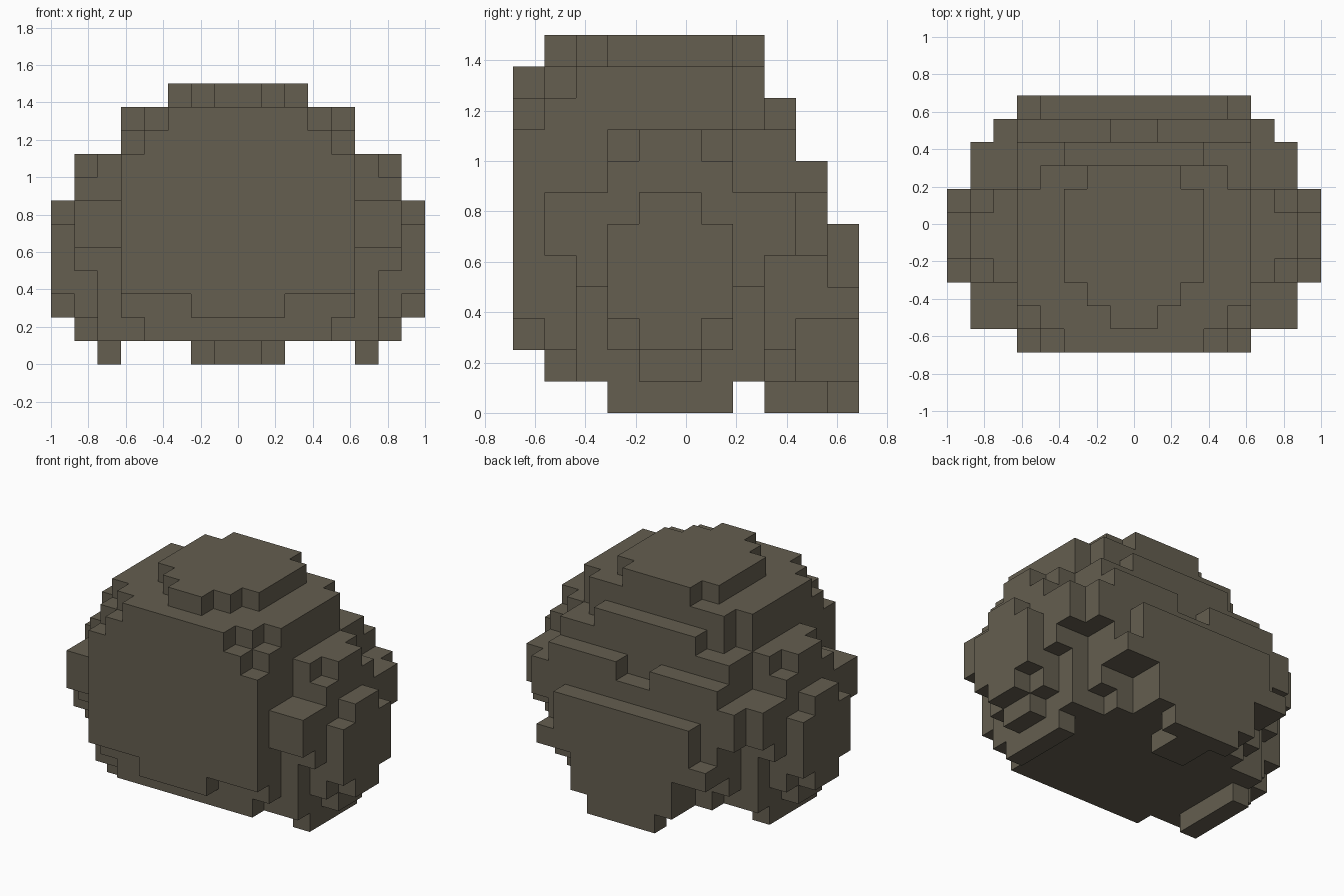
import bpy, bmesh, math

cube = bpy.data.objects.get("Cube")
if cube:
    bpy.data.objects.remove(cube, do_unlink=True)

U = 0.125  # edge of one block

mat = bpy.data.materials.new("stone_brown")
mat.use_nodes = True
COLOR = (0.128, 0.112, 0.079, 1)
mat.diffuse_color = COLOR
bsdf = next(n for n in mat.node_tree.nodes if n.type == 'BSDF_PRINCIPLED')
bsdf.inputs["Base Color"].default_value = COLOR
bsdf.inputs["Roughness"].default_value = 0.9


def mid(half, y0, y1, z0, z1):
    """Block range centred on x = 0."""
    return (-half, half, y0, y1, z0, z1)


# Ranges are x0, x1, y0, y1, z0, z1 in blocks; y counts from the front
crown = [mid(1, 1, 2, 11, 12), mid(2, 2, 3, 11, 12),
         mid(3, 3, 7, 11, 12), mid(2, 7, 8, 11, 12)]

body = [
    # main mass, with the flat front
    mid(5, 0, 9, 3, 9),
    # upper layers, stepped at the corners
    mid(4, 0, 1, 9, 10), mid(5, 1, 7, 9, 10), mid(4, 7, 8, 9, 10), mid(3, 8, 9, 9, 10),
    mid(3, 0, 1, 10, 11), mid(4, 1, 2, 10, 11), mid(5, 2, 7, 10, 11), mid(4, 7, 8, 10, 11),
    # lower layers
    mid(2, 0, 1, 2, 3), mid(5, 1, 9, 2, 3),
    mid(4, 1, 2, 1, 2), mid(5, 2, 8, 1, 2), mid(4, 8, 9, 1, 2),
    # back ledge, notched in the middle
    mid(5, 9, 10, 3, 7), (1, 5, 9, 10, 7, 8), (-5, -1, 9, 10, 7, 8),
]

back_plate = [mid(4, 10, 11, 4, 6), mid(5, 10, 11, 3, 4),
              mid(3, 9, 11, 1, 3), mid(2, 10, 11, 0, 1), mid(1, 8, 10, 0, 1)]

side_pod = [
    # inner slab
    (5, 6, 2, 8, 1, 5), (5, 6, 3, 7, 5, 9),
    # middle slab with front and rear bumpers
    (6, 7, 4, 6, 1, 2), (6, 7, 3, 7, 2, 8), (6, 7, 4, 6, 8, 9),
    (6, 7, 2, 8, 4, 5), (5, 7, 1, 3, 5, 7), (5, 7, 7, 9, 5, 7), (5, 6, 9, 10, 5, 7),
    # outer disc
    (7, 8, 4, 6, 2, 3), (7, 8, 3, 7, 3, 6), (7, 8, 4, 6, 6, 7),
]

side_foot = [(5, 6, 3, 7, 0, 1)]


def mirrored(blocks):
    return [(-x1, -x0, *rest) for x0, x1, *rest in blocks]


def cells(blocks):
    return {(x, y, z) for x0, x1, y0, y1, z0, z1 in blocks
            for x in range(x0, x1) for y in range(y0, y1) for z in range(z0, z1)}


parts = {
    "body": body, "crown": crown, "back_plate": back_plate,
    "left_pod": side_pod, "right_pod": mirrored(side_pod),
    "left_foot": side_foot, "right_foot": mirrored(side_foot),
}
parts = {name: cells(blocks) for name, blocks in parts.items()}
solid = set().union(*parts.values())


def build(name, filled):
    """Skin a group of blocks, leaving out faces hidden by other blocks."""
    bm = bmesh.new()
    verts = {}

    def vert(p):
        if p not in verts:
            verts[p] = bm.verts.new((p[0] * U, (p[1] - 5.5) * U, p[2] * U))
        return verts[p]

    for cell in sorted(filled):
        for axis in range(3):
            for side in (0, 1):
                near = list(cell)
                near[axis] += 2 * side - 1
                if tuple(near) in solid:
                    continue
                ring = []
                for a, b in ((0, 0), (1, 0), (1, 1), (0, 1)):
                    p = list(cell)
                    p[axis] += side
                    p[(axis + 1) % 3] += a
                    p[(axis + 2) % 3] += b
                    ring.append(vert(tuple(p)))
                bm.faces.new(ring if side else ring[::-1])
    # merge coplanar squares into clean flat faces
    bmesh.ops.dissolve_limit(bm, angle_limit=math.radians(1),
                             verts=bm.verts[:], edges=bm.edges[:])
    mesh = bpy.data.meshes.new(name)
    bm.to_mesh(mesh)
    bm.free()
    mesh.materials.append(mat)
    obj = bpy.data.objects.new(name, mesh)
    bpy.context.collection.objects.link(obj)


for part_name, filled_cells in parts.items():
    build(part_name, filled_cells)
